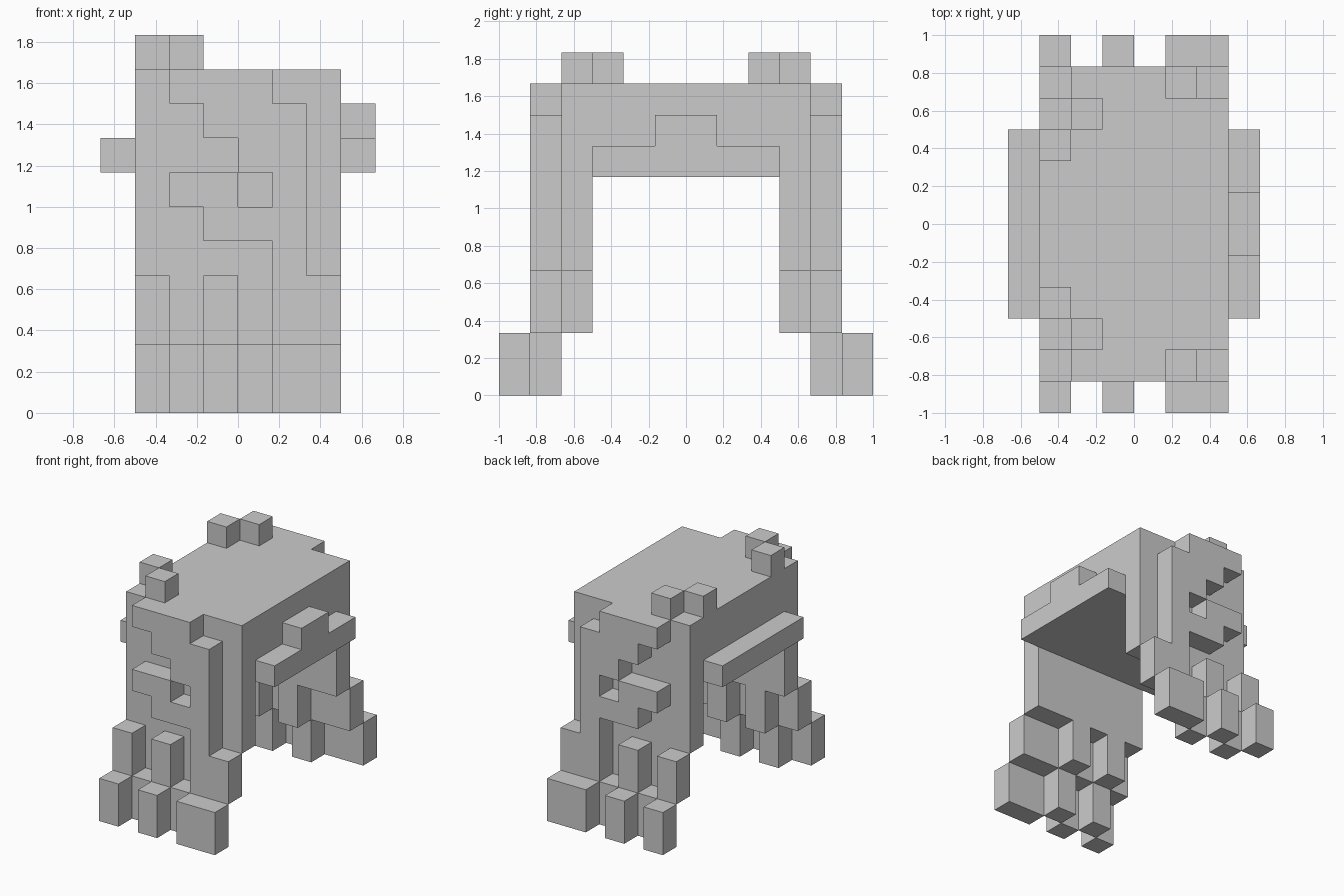
import bpy, bmesh
from mathutils import Vector

if "Cube" in bpy.data.objects:
    bpy.data.objects.remove(bpy.data.objects["Cube"])

U = 1 / 6  # edge of one cube of the block grid

# Each part is a list of boxes in grid units: (x0, x1, y0, y1, z0, z1)
parts = {
    "body": [(-3, 3, -3, 3, 7, 10)],
    "left_side_rail": [(-4, -3, -3, 3, 7, 8)],
    "right_side_rail": [(3, 4, -3, 3, 7, 8), (3, 4, -1, 1, 8, 9)],
}

# Parts repeated at the front and at the back (written for +y)
end_parts = {
    "leg_wall": [(-3, 3, 3, 4, 4, 10), (-2, -1, 3, 4, 2, 4), (0, 1, 3, 4, 2, 4)],
    # stepped pattern standing out from the wall
    "relief": [(-2, 1, 4, 5, 9, 10), (-1, 2, 4, 5, 8, 9), (0, 2, 4, 5, 7, 8),
               (-2, 0, 4, 5, 6, 7), (1, 2, 4, 5, 6, 7), (-1, 2, 4, 5, 5, 6),
               (1, 2, 4, 5, 4, 5)],
    "upper_toes": [(-3, -2, 4, 5, 2, 4), (-1, 0, 4, 5, 2, 4), (1, 3, 4, 5, 2, 4)],
    "lower_toes": [(-3, -2, 5, 6, 0, 2), (-1, 0, 5, 6, 0, 2), (1, 3, 5, 6, 0, 2),
                   (-2, -1, 4, 5, 0, 2), (0, 1, 4, 5, 0, 2)],
    "top_bumps": [(-3, -2, 2, 3, 10, 11), (-2, -1, 3, 4, 10, 11)],
}
for name, boxes in end_parts.items():
    parts["back_" + name] = boxes
    parts["front_" + name] = [(a, b, -d, -c, e, f) for a, b, c, d, e, f in boxes]


def cells(boxes):
    return {(x, y, z) for a, b, c, d, e, f in boxes
            for x in range(a, b) for y in range(c, d) for z in range(e, f)}


grid = {name: cells(boxes) for name, boxes in parts.items()}
occupied = set().union(*grid.values())


def build(name, cubes):
    """Make the outer skin of a part, leaving out faces hidden by other cubes."""
    bm = bmesh.new()
    for cube in sorted(cubes):
        for axis in range(3):
            for side in (0, 1):
                n = list(cube)
                n[axis] += 2 * side - 1
                if tuple(n) in occupied:
                    continue
                corner = Vector(cube)
                corner[axis] += side
                u, v = Vector(), Vector()
                u[(axis + 1) % 3] = 1
                v[(axis + 2) % 3] = 1
                quad = [corner, corner + u, corner + u + v, corner + v]
                if side == 0:
                    quad.reverse()
                bm.faces.new([bm.verts.new(p * U) for p in quad])
    bmesh.ops.remove_doubles(bm, verts=bm.verts[:], dist=1e-4)
    mesh = bpy.data.meshes.new(name)
    bm.to_mesh(mesh)
    bm.free()
    bpy.context.collection.objects.link(bpy.data.objects.new(name, mesh))


for name, cubes in grid.items():
    build(name, cubes)
